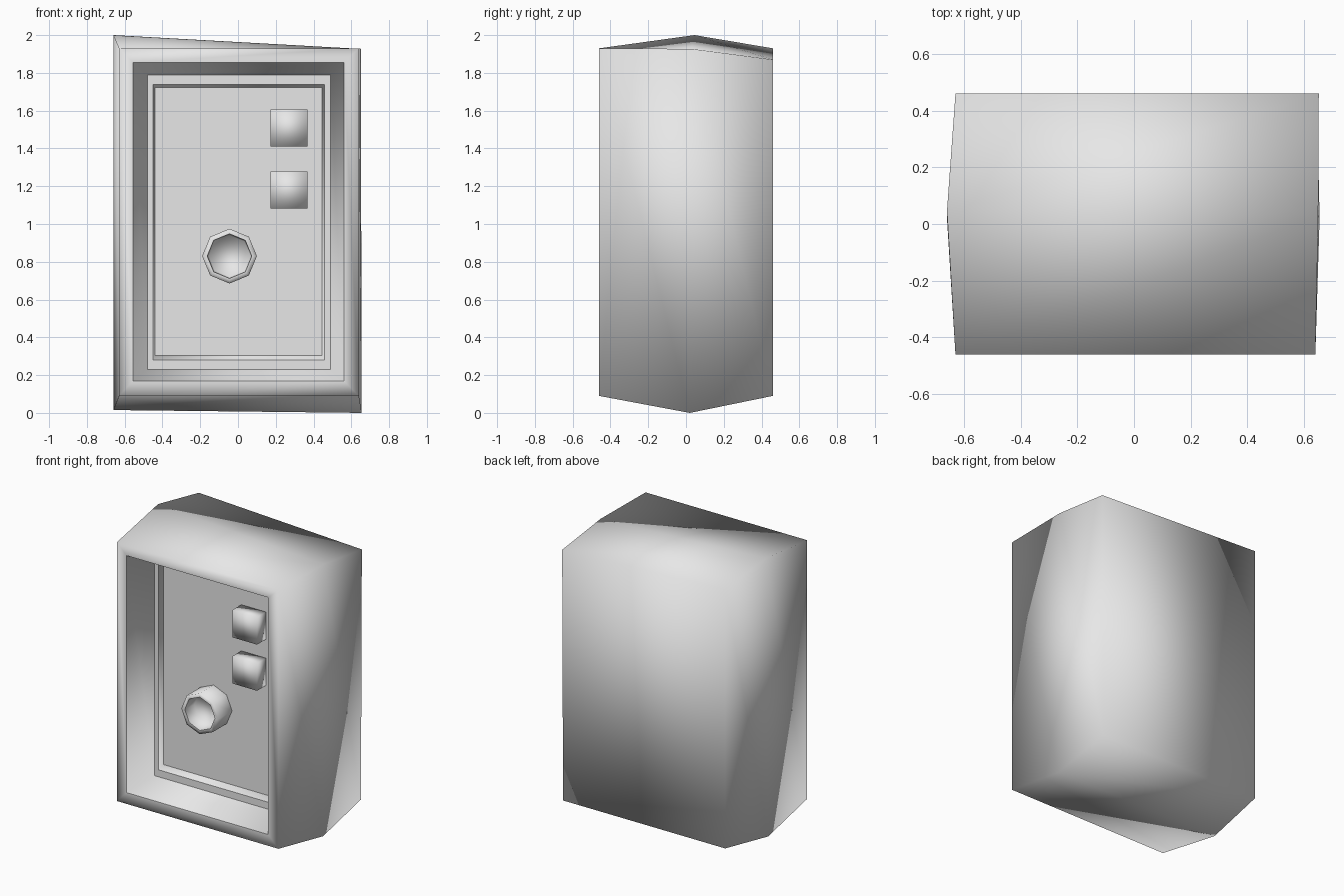
import bpy
import bmesh
import math
from mathutils import Vector

cube = bpy.data.objects.get("Cube")
if cube:
    bpy.data.objects.remove(cube, do_unlink=True)

grey = bpy.data.materials.new("light_grey")
grey.use_nodes = True
grey.diffuse_color = (0.8, 0.8, 0.8, 1)
grey.node_tree.nodes["Principled BSDF"].inputs["Base Color"].default_value = (0.8, 0.8, 0.8, 1)


def loft(name, rings, sharp=(), cap_start=True):
    """Skin a list of point rings; rings listed in sharp keep a hard edge."""
    bm = bmesh.new()
    loops = [[bm.verts.new(Vector(p)) for p in ring] for ring in rings]
    n = len(loops[0])
    for a, b in zip(loops, loops[1:]):
        for i in range(n):
            j = (i + 1) % n
            bm.faces.new((a[i], a[j], b[j], b[i]))
    if cap_start:
        bm.faces.new(loops[0][::-1])
    bm.faces.new(loops[-1])
    for f in bm.faces:
        f.smooth = True
    for r in sharp:
        for i in range(n):
            bm.edges.get((loops[r][i], loops[r][(i + 1) % n])).smooth = False
    bmesh.ops.recalc_face_normals(bm, faces=bm.faces)
    mesh = bpy.data.meshes.new(name)
    bm.to_mesh(mesh)
    bm.free()
    mesh.materials.append(grey)
    obj = bpy.data.objects.new(name, mesh)
    bpy.context.collection.objects.link(obj)
    return obj


def rect(y, x0, x1, z0, z1):
    return [(x0, y, z0), (x1, y, z0), (x1, y, z1), (x0, y, z1)]


def octagon(y, r, x=-0.045, z=0.83):
    return [(x + r * math.cos(k * math.pi / 4), y, z + r * math.sin(k * math.pi / 4))
            for k in range(8)]


PANEL_Y = -0.21

# Case: lopsided back and middle rings, flat rim, funnel, ledge and sunken panel
back = rect(0.46, -0.63, 0.645, 0.09, 1.93)
back[2] = (0.652, 0.46, 1.87)
middle = [(-0.66, 0.02, 0.015), (0.655, 0.02, 0), (0.65, 0.03, 1.927), (-0.66, 0.045, 2.0)]
loft("case", [
    back,
    middle,
    rect(-0.46, -0.63, 0.64, 0.09, 1.93),
    rect(-0.46, -0.555, 0.56, 0.17, 1.855),
    rect(-0.25, -0.48, 0.49, 0.23, 1.79),
    rect(-0.25, -0.45, 0.457, 0.28, 1.738),
    rect(PANEL_Y, -0.44, 0.445, 0.305, 1.722),
], sharp=(3, 4, 5, 6))

# Two square buttons
for name, z in (("upper_button", 1.508), ("lower_button", 1.18)):
    loft(name, [rect(y, 0.173, 0.367, z - 0.097, z + 0.097) for y in (PANEL_Y, -0.31)])

# Hollow octagonal knob
loft("knob", [
    octagon(PANEL_Y, 0.145),
    octagon(-0.365, 0.145),
    octagon(-0.365, 0.118),
    octagon(-0.27, 0.11),
], sharp=(2,), cap_start=False)
